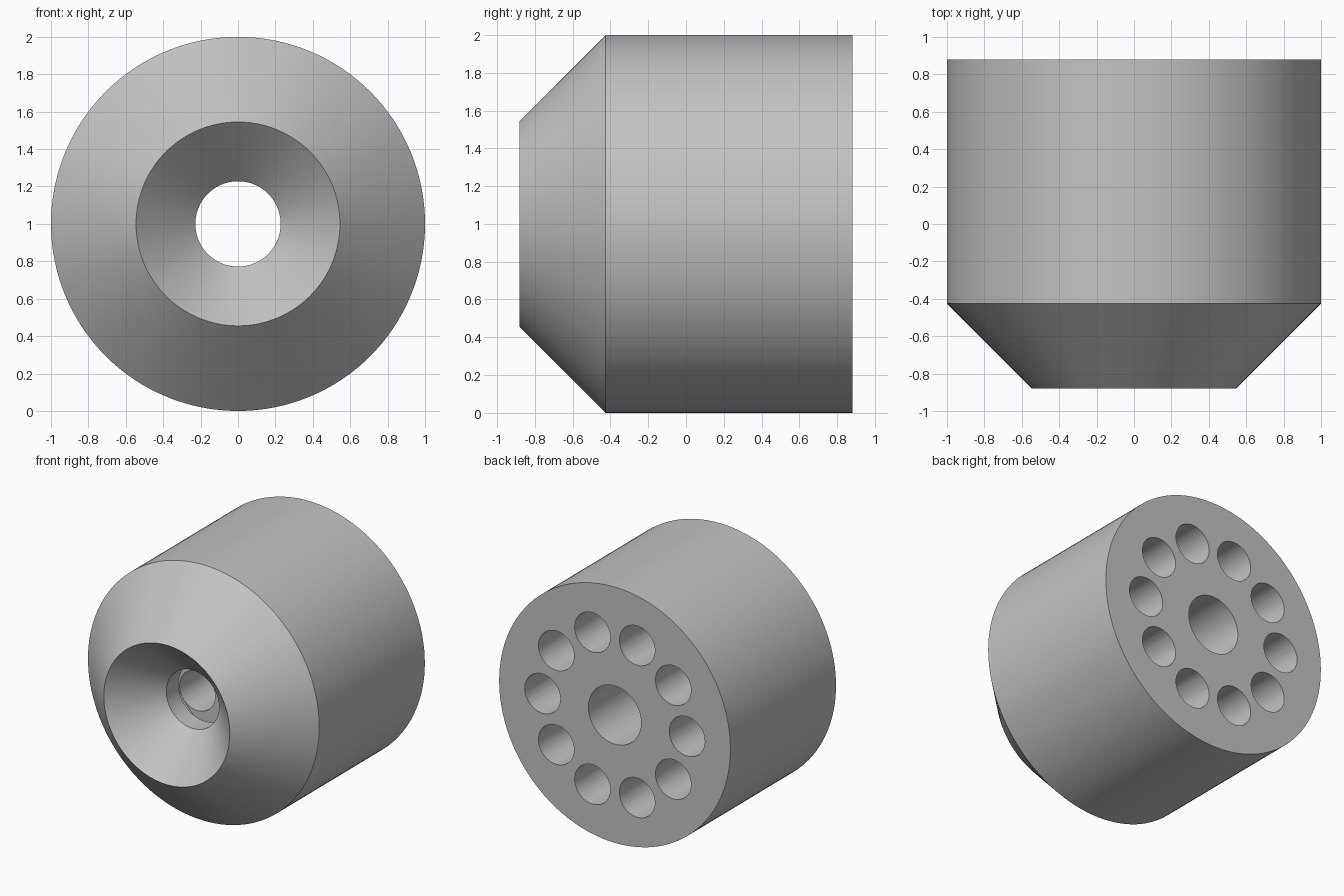
import bpy, bmesh, math
from mathutils import Matrix, Vector

cube = bpy.data.objects.get("Cube")
if cube:
    bpy.data.objects.remove(cube, do_unlink=True)

SEGMENTS = 128
HALF = 0.88          # half the length along y
BORE = 0.228         # throat and centre hole radius

grey = bpy.data.materials.new("plain grey")
grey.use_nodes = True
colour = (0.55, 0.55, 0.55, 1)
grey.diffuse_color = colour
grey.node_tree.nodes["Principled BSDF"].inputs["Base Color"].default_value = colour


def add_object(name, bm):
    bmesh.ops.recalc_face_normals(bm, faces=bm.faces)
    mesh = bpy.data.meshes.new(name)
    bm.to_mesh(mesh)
    bm.free()
    mesh.materials.append(grey)
    obj = bpy.data.objects.new(name, mesh)
    bpy.context.collection.objects.link(obj)
    return obj


def lathe(name, profile):
    """Revolve a closed (radius, y) outline about the horizontal axis."""
    bm = bmesh.new()
    rings = []
    for r, y in profile:
        angles = [math.tau * i / SEGMENTS for i in range(SEGMENTS)]
        rings.append([bm.verts.new((r * math.cos(a), y, 1 + r * math.sin(a))) for a in angles])
    for k, ring in enumerate(rings):
        nxt = rings[(k + 1) % len(rings)]
        for i in range(SEGMENTS):
            j = (i + 1) % SEGMENTS
            bm.faces.new((ring[i], ring[j], nxt[j], nxt[i]))
    return add_object(name, bm)


# Hollow body: chamfered nose, flared mouth, throat, chamber, thick back plate
body = lathe("nozzle_body", [
    (0.545, -HALF), (1, -0.425), (1, HALF),
    (BORE, HALF), (BORE, 0.22), (0.78, 0.22),
    (0.78, -0.41), (BORE, -0.41), (BORE, -0.56),
])

# Ring of ten holes through the back plate
bm = bmesh.new()
for i in range(10):
    a = math.tau * i / 10
    place = Matrix.Translation(Vector((0.625 * math.cos(a), 0.6, 1 + 0.625 * math.sin(a))))
    bmesh.ops.create_cone(bm, cap_ends=True, segments=48, radius1=0.154, radius2=0.154,
                          depth=0.9, matrix=place @ Matrix.Rotation(math.pi / 2, 4, "X"))
cutter = add_object("hole_cutter", bm)
cutter.hide_render = True

cut = body.modifiers.new("holes", "BOOLEAN")
cut.operation = "DIFFERENCE"
cut.solver = "EXACT"
cut.object = cutter

bpy.ops.object.select_all(action="DESELECT")
body.select_set(True)
bpy.context.view_layer.objects.active = body
bpy.ops.object.modifier_apply(modifier=cut.name)
bpy.data.objects.remove(cutter, do_unlink=True)
bpy.ops.object.shade_smooth_by_angle(angle=math.radians(30))
